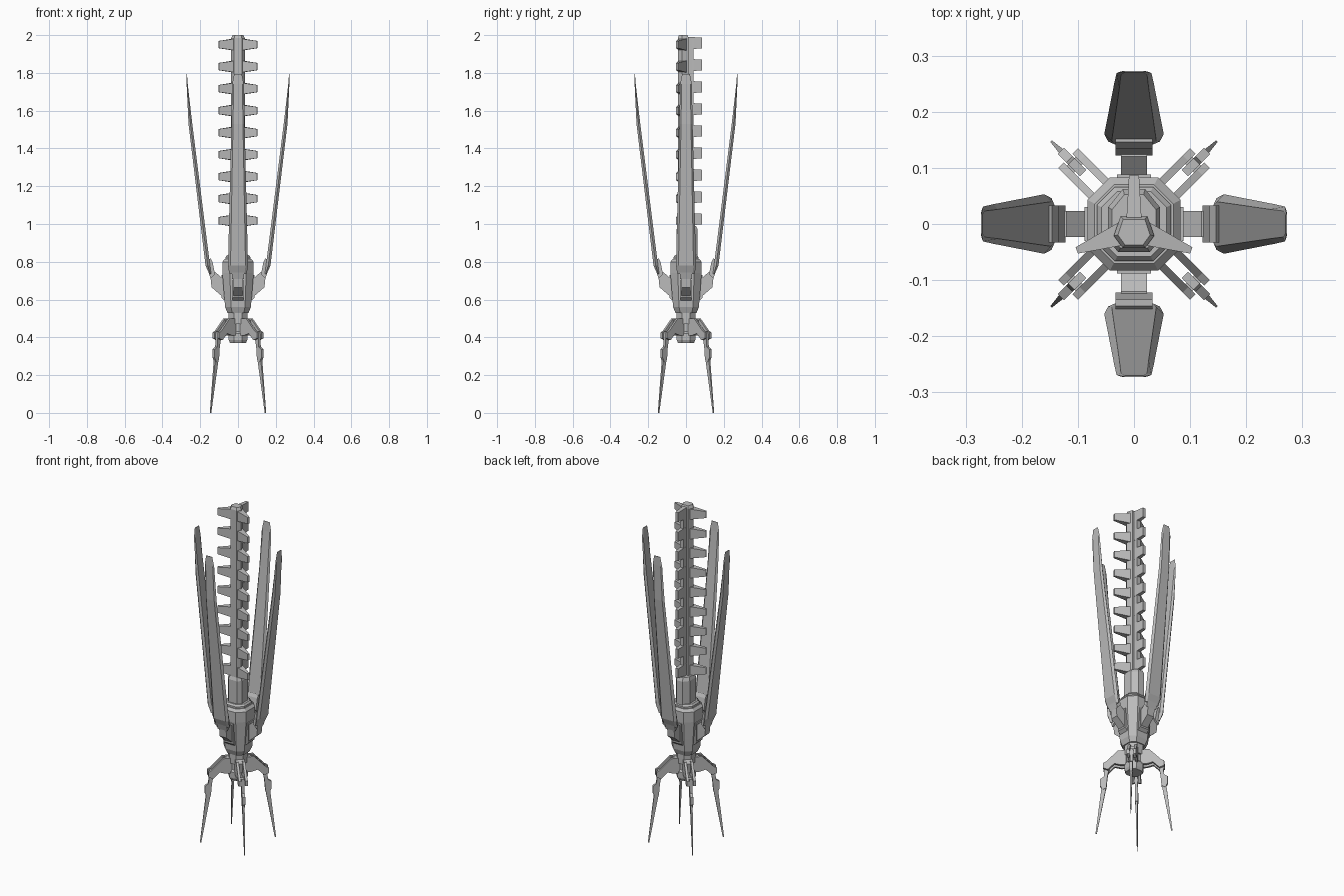
import bpy
import bmesh
from math import pi, cos, sin
from mathutils import Matrix, Vector

cube = bpy.data.objects.get("Cube")
if cube:
    bpy.data.objects.remove(cube)

hull_grey = bpy.data.materials.new("hull_grey")
hull_grey.use_nodes = True
colour = (0.5, 0.5, 0.5, 1)
hull_grey.diffuse_color = colour
hull_grey.node_tree.nodes["Principled BSDF"].inputs["Base Color"].default_value = colour


def loft(name, rings, angle=0.0):
    """Skin a list of equal-sized point rings, cap both ends, turn about z."""
    bm = bmesh.new()
    loops = [[bm.verts.new(p) for p in ring] for ring in rings]
    n = len(loops[0])
    for a, b in zip(loops, loops[1:]):
        for i in range(n):
            j = (i + 1) % n
            bm.faces.new((a[i], a[j], b[j], b[i]))
    bm.faces.new(loops[0][::-1])
    bm.faces.new(loops[-1])
    bmesh.ops.recalc_face_normals(bm, faces=bm.faces)
    bm.transform(Matrix.Rotation(angle, 4, 'Z'))
    mesh = bpy.data.meshes.new(name)
    bm.to_mesh(mesh)
    bm.free()
    mesh.materials.append(hull_grey)
    obj = bpy.data.objects.new(name, mesh)
    bpy.context.collection.objects.link(obj)
    return obj


def plate(name, profile, half, angle, offset=0.0):
    """Extrude an (outward, height) profile sideways, then turn it about z."""
    return loft(name, [[(r, offset + s * half, z) for r, z in profile]
                       for s in (-1, 1)], angle)


def octagon(w, flat, z, y=0.0):
    half = [(w, -flat), (w, flat), (flat, w), (-flat, w)]
    return [(a, b + y, z) for a, b in half] + [(-a, -b + y, z) for a, b in half]


def scaled(outline, k, z):
    return [(x * k, -0.014 + y * k, z) for x, y in outline]


# Main hull, with a stepped and bevelled deck
loft("hull", [octagon(w, f, z) for w, f, z in (
    (0.056, 0.03, 0.53), (0.068, 0.037, 0.56), (0.075, 0.04, 0.64),
    (0.083, 0.043, 0.74), (0.083, 0.043, 0.80), (0.07, 0.036, 0.815))])
loft("hull_collar", [octagon(w, f, z) for w, f, z in (
    (0.066, 0.034, 0.80), (0.066, 0.034, 0.825), (0.058, 0.03, 0.835))])

# Lower neck with corner hub
loft("neck", [octagon(0.05, 0.022, z) for z in (0.47, 0.54)])
loft("neck_core", [octagon(w, 0.022, z) for w, z in (
    (0.042, 0.37), (0.049, 0.385), (0.049, 0.42), (0.04, 0.43), (0.04, 0.5))])

# Tower sleeve
sleeve = [(-0.046, -0.03), (-0.028, -0.05), (0.028, -0.05),
          (0.046, -0.03), (0.046, 0.03), (0.02, 0.062), (-0.02, 0.062), (-0.046, 0.03)]
loft("tower_sleeve", [[(x, y, z) for x, y in sleeve] for z in (0.81, 0.97)]
     + [[(x * 0.85, y * 0.85, 0.99) for x, y in sleeve]])

# Tall six-sided tower
tower = [(-0.036, -0.007), (-0.02, -0.029), (0.02, -0.029),
         (0.036, -0.007), (0.024, 0.028), (-0.024, 0.028)]
loft("tower", [scaled(tower, 1, 0.8), scaled(tower, 1, 1.985), scaled(tower, 0.8, 2.0)])
loft("tower_back_rail", [[(-0.012, 0.0, z), (0.012, 0.0, z), (0.012, 0.04, z),
                          (-0.012, 0.04, z)] for z in (0.9, 1.98)])


def tooth(name, start, tip, z, base_size, tip_size):
    """Tapered block between two plan points; sizes are (half width, half height)."""
    a, b = Vector(start), Vector(tip)
    d = (b - a).normalized()
    side = Vector((-d.y, d.x))
    rings = []
    for p, (w, h) in ((a, base_size), (b, tip_size)):
        ring = []
        for s, t in ((-1, -1), (1, -1), (1, 1), (-1, 1)):
            q = p + side * (s * w)
            ring.append((q.x, q.y, z + t * h))
        rings.append(ring)
    loft(name, rings)


# Rows of docking teeth on three sides of the tower
for i in range(9):
    z = 1.018 + i * 0.1165
    for s, label in ((-1, "right"), (1, "left")):
        tooth(f"{label}_tooth_{i}", (s * 0.015, -0.015), (s * 0.102, -0.047), z,
              (0.022, 0.032), (0.006, 0.019))
    tooth(f"back_tooth_{i}", (0, 0.0), (0, 0.086), z + 0.008, (0.014, 0.034), (0.009, 0.028))

# Four long wings with their struts and hinges
wing_sections = [(0.142, 0.152, 0.046, 0.735), (0.148, 0.172, 0.053, 0.78),
                 (0.242, 0.262, 0.035, 1.53), (0.266, 0.272, 0.031, 1.74),
                 (0.270, 0.273, 0.02, 1.795)]
strut = [(0.065, 0.60), (0.14, 0.665), (0.148, 0.74), (0.12, 0.745), (0.085, 0.715), (0.065, 0.715)]
hinge = [(0.122, 0.735), (0.145, 0.71), (0.158, 0.75), (0.158, 0.80), (0.146, 0.82), (0.135, 0.80)]
for k, label in enumerate(("left", "back", "right", "front")):
    angle = k * pi / 2
    rings = []
    for inner, outer, w, z in wing_sections:
        mid = (inner + outer) / 2
        rings.append([(inner, -w * 0.75, z), (inner, w * 0.75, z), (mid, w, z),
                      (outer, w * 0.75, z), (outer, -w * 0.75, z), (mid, -w, z)])
    loft(f"{label}_wing", rings, angle)
    plate(f"{label}_wing_strut", strut, 0.023, angle)
    plate(f"{label}_wing_hinge", hinge, 0.033, angle)
    plate(f"{label}_wing_socket", [(0.06, 0.585), (0.088, 0.61), (0.088, 0.73), (0.06, 0.73)],
          0.03, angle)

# Four diagonal legs: hub, forked arm, knee pin, shin and tapering spike
arm = [(0.04, 0.50), (0.085, 0.50), (0.148, 0.435), (0.166, 0.425),
       (0.166, 0.395), (0.14, 0.385), (0.105, 0.42), (0.07, 0.41), (0.04, 0.41)]
shin = [(0.128, 0.43), (0.158, 0.43), (0.163, 0.35), (0.184, 0.335),
        (0.184, 0.295), (0.17, 0.27), (0.15, 0.28), (0.144, 0.35)]
for k, label in enumerate(("back_left", "back_right", "front_right", "front_left")):
    angle = pi / 4 + k * pi / 2
    plate(f"{label}_leg_hub", [(0.02, 0.41), (0.075, 0.43), (0.085, 0.49), (0.02, 0.51)],
          0.02, angle)
    for s, side in ((-1, "a"), (1, "b")):
        plate(f"{label}_arm_{side}", arm, 0.007, angle, s * 0.018)
    plate(f"{label}_knee_pin", [(0.14, 0.395), (0.158, 0.395), (0.158, 0.42), (0.14, 0.42)],
          0.02, angle)
    plate(f"{label}_shin", shin, 0.008, angle)
    loft(f"{label}_spike", [[(a, -w, z), (b, -w, z), (b, w, z), (a, w, z)]
                            for a, b, w, z in ((0.148, 0.174, 0.006, 0.30),
                                               (0.202, 0.209, 0.002, 0.0))], angle)
